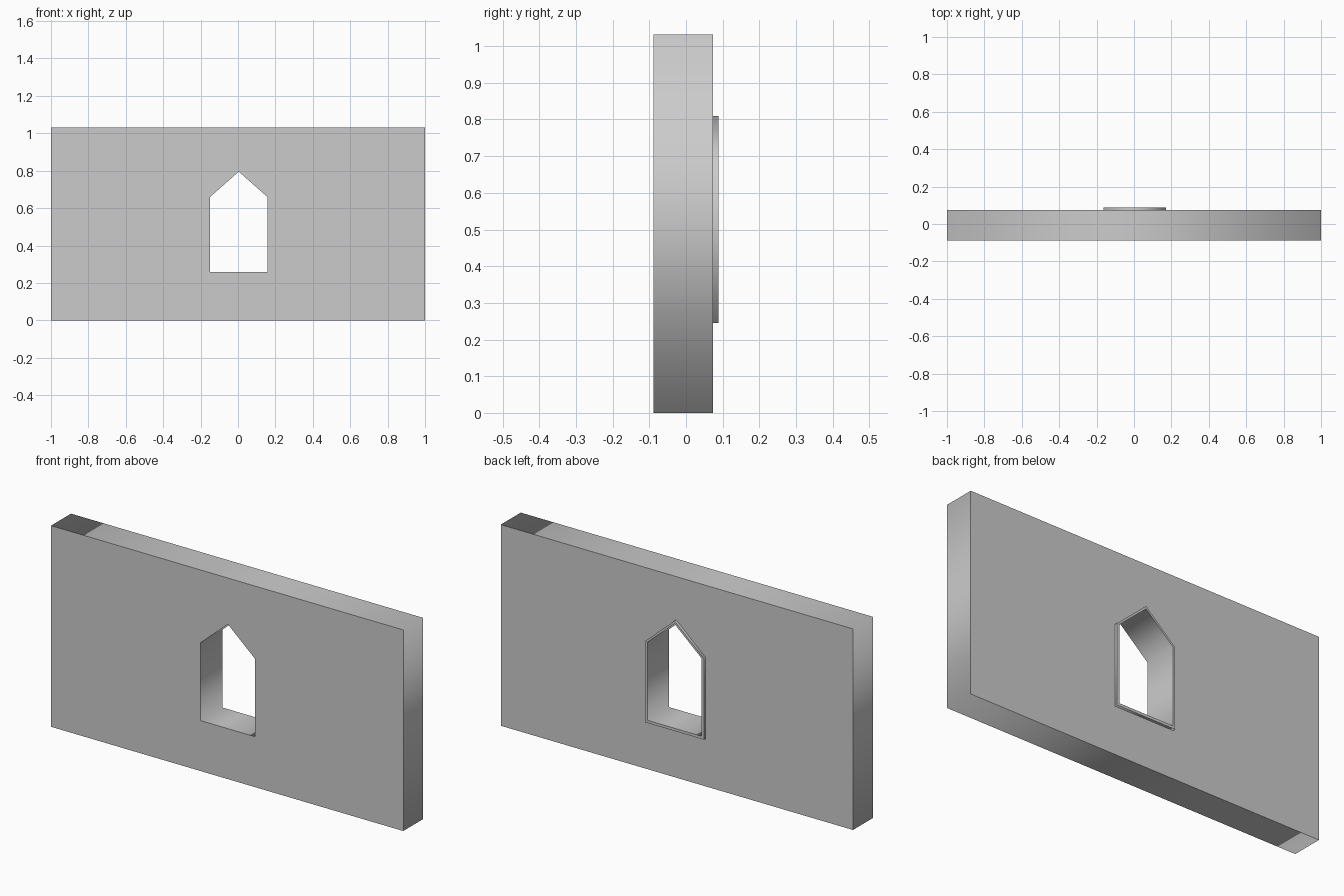
import bpy
import math

if "Cube" in bpy.data.objects:
    bpy.data.objects.remove(bpy.data.objects["Cube"])


def pierced_slab(name, outer, inner, y0, y1):
    """Extrude an x-z outline with a hole from y0 to y1."""
    curve = bpy.data.curves.new(name, 'CURVE')
    curve.dimensions = '2D'
    curve.fill_mode = 'BOTH'
    curve.extrude = (y1 - y0) / 2
    for loop in (outer, inner):
        spline = curve.splines.new('POLY')
        spline.points.add(len(loop) - 1)
        for p, (x, z) in zip(spline.points, loop):
            p.co = (x, z, 0, 1)
        spline.use_cyclic_u = True
    obj = bpy.data.objects.new(name, curve)
    bpy.context.collection.objects.link(obj)
    obj.location.y = (y0 + y1) / 2
    obj.rotation_euler.x = math.pi / 2
    bpy.ops.object.select_all(action='DESELECT')
    obj.select_set(True)
    bpy.context.view_layer.objects.active = obj
    bpy.ops.object.convert(target='MESH')
    bpy.ops.object.transform_apply(location=True, rotation=True, scale=True)
    return obj


def window_outline(half, sill, shoulder, peak, cx=0.004):
    """Pointed five-sided window shape."""
    return [(cx - half, sill), (cx + half, sill), (cx + half, shoulder),
            (cx, peak), (cx - half, shoulder)]


opening = window_outline(0.154, 0.259, 0.659, 0.795)
trim_outer = window_outline(0.167, 0.245, 0.661, 0.810)

# Wall with the pointed window opening
pierced_slab("wall", [(-1, 0), (1, 0), (1, 1.032), (-1, 1.032)], opening,
             -0.088, 0.074)

# Raised trim around the opening on the back face
pierced_slab("window_trim", trim_outer, opening, 0.074, 0.088)
